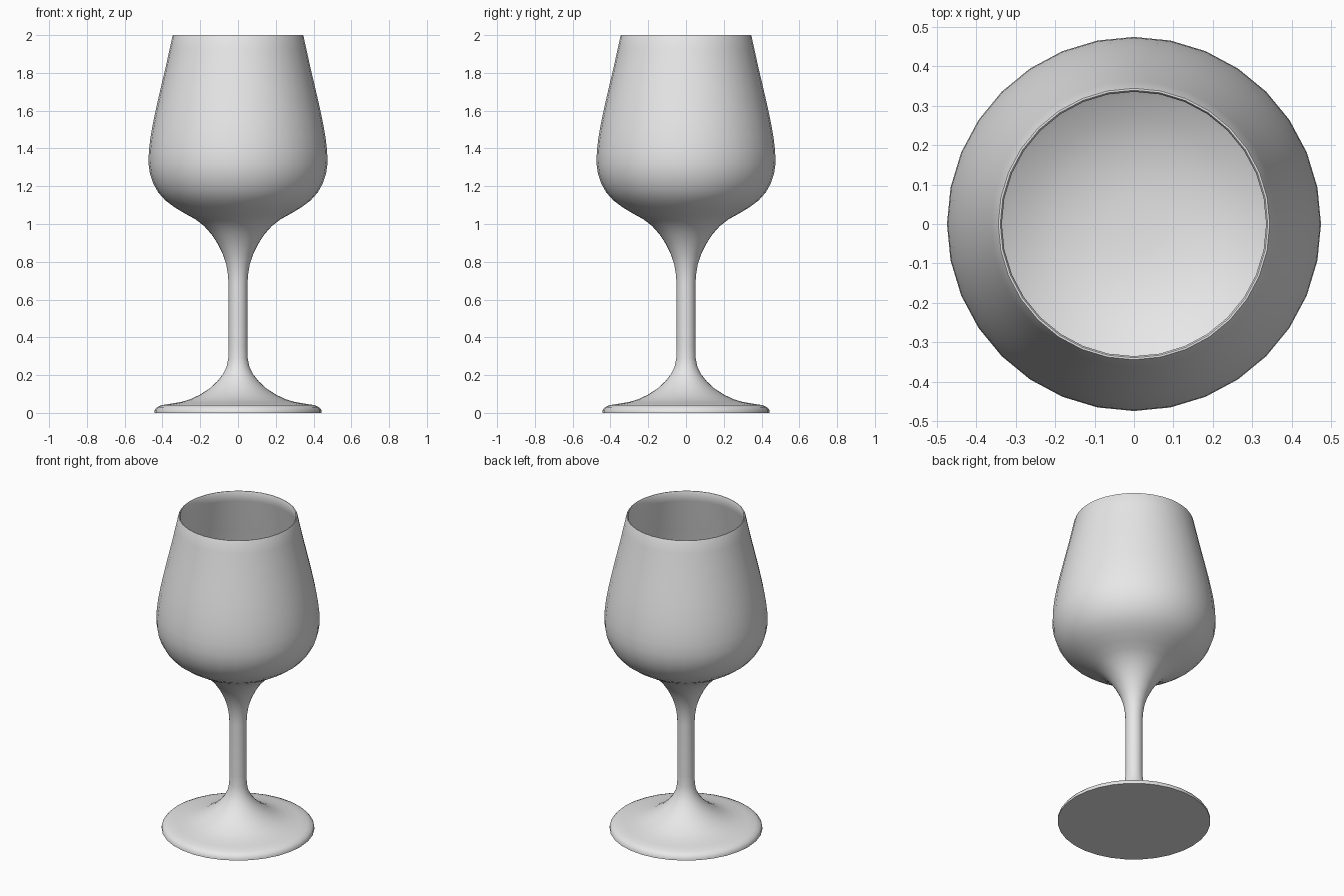
import bpy
import math

SIDES = 32

cube = bpy.data.objects.get("Cube")
if cube:
    bpy.data.objects.remove(cube)

grey = bpy.data.materials.new("light grey")
grey.use_nodes = True
color = (0.8, 0.8, 0.8, 1)
grey.diffuse_color = color
grey.node_tree.nodes["Principled BSDF"].inputs["Base Color"].default_value = color


def lathe(name, profile):
    """Revolve (radius, height) points about z and close both ends."""
    verts = [(r * math.cos(a), r * math.sin(a), z)
             for r, z in profile
             for a in (math.tau * i / SIDES for i in range(SIDES))]
    faces = []
    for row in range(len(profile) - 1):
        low, high = row * SIDES, (row + 1) * SIDES
        for i in range(SIDES):
            j = (i + 1) % SIDES
            faces.append((low + i, low + j, high + j, high + i))
    faces.append(tuple(reversed(range(SIDES))))
    faces.append(tuple(range(len(verts) - SIDES, len(verts))))
    mesh = bpy.data.meshes.new(name)
    mesh.from_pydata(verts, [], faces)
    mesh.materials.append(grey)
    obj = bpy.data.objects.new(name, mesh)
    bpy.context.collection.objects.link(obj)
    bpy.ops.object.select_all(action="DESELECT")
    obj.select_set(True)
    bpy.context.view_layer.objects.active = obj
    bpy.ops.object.shade_smooth_by_angle(angle=math.radians(50))
    return obj


# Foot, rising into the slim stem
foot = [(.443, 0), (.442, .015), (.43, .03), (.405, .041), (.36, .048),
        (.30, .058), (.25, .073), (.20, .097), (.15, .13), (.11, .167),
        (.08, .205), (.06, .245), (.051, .29)]
stem = [(.05, .35), (.05, .68)]

# Outside of the bowl, flaring from the stem and tapering to the rim
bowl = [(.053, .73), (.062, .785), (.08, .84), (.107, .895), (.14, .945),
        (.18, .99), (.225, .025 + 1), (.28, 1.055), (.335, 1.088),
        (.385, 1.125), (.423, 1.168), (.449, 1.215), (.466, 1.265),
        (.474, 1.32), (.472, 1.385), (.464, 1.455), (.45, 1.535),
        (.432, 1.62), (.409, 1.72), (.383, 1.83), (.362, 1.925), (.347, 1.994)]

# Rounded rim and the hollow inside
rim = [(.344, 2), (.339, 2), (.335, 1.994)]
inside = [(r - .012, z + .006) for r, z in reversed(bowl[9:-1])]
floor = [(.325, 1.1), (.27, 1.07), (.21, 1.046), (.14, 1.03), (.07, 1.022)]

lathe("wine_glass", foot + stem + bowl + rim + inside + floor)
